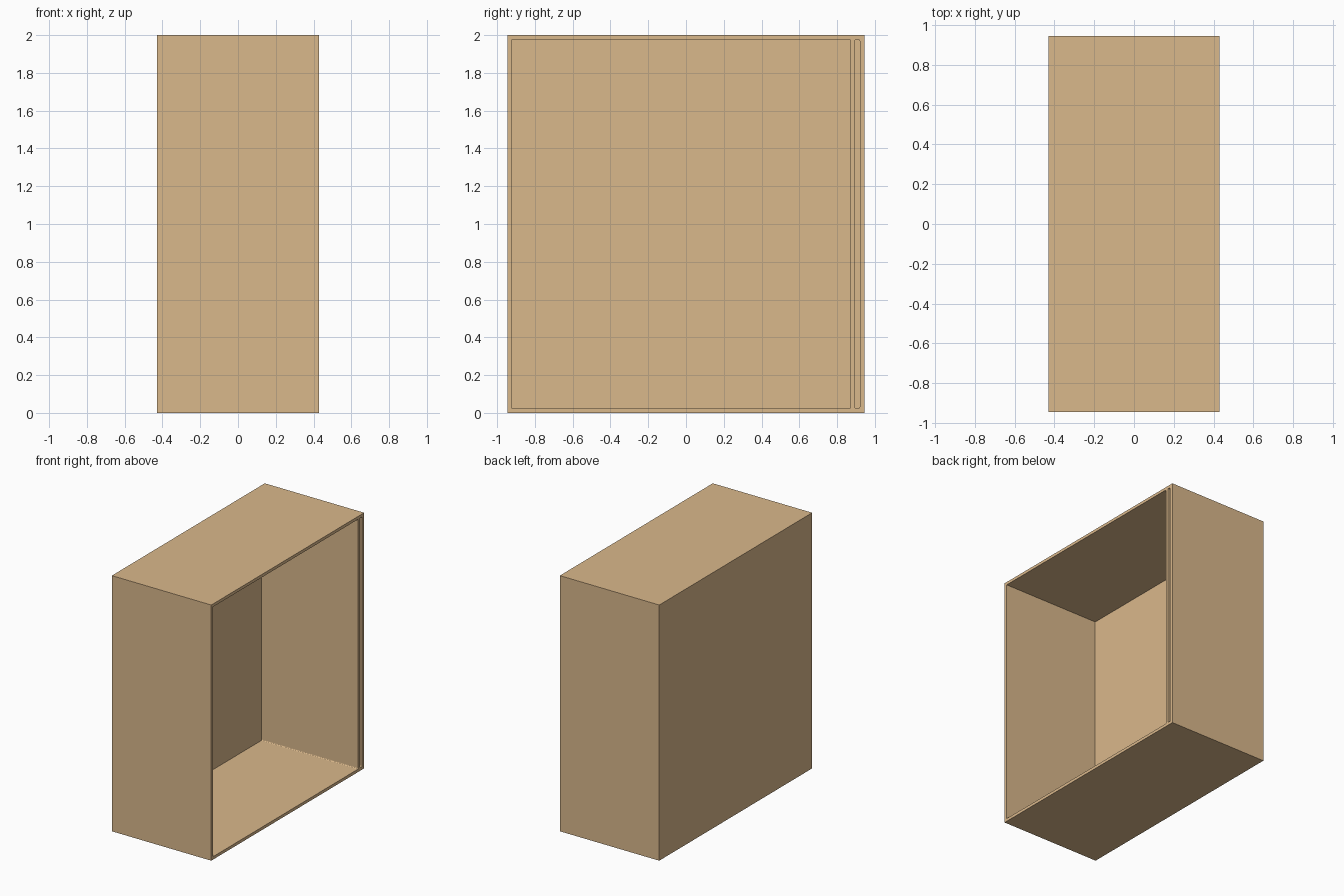
import bpy, bmesh
from mathutils import Vector

if "Cube" in bpy.data.objects:
    bpy.data.objects.remove(bpy.data.objects["Cube"])

wood = bpy.data.materials.new("light_wood")
wood.diffuse_color = (0.70, 0.48, 0.26, 1)
wood.use_nodes = True
wood.node_tree.nodes["Principled BSDF"].inputs["Base Color"].default_value = wood.diffuse_color


def box(name, lo, hi, radius=0.0):
    """Box between two corners; radius rounds the edges running along x."""
    lo, hi = Vector(lo), Vector(hi)
    bm = bmesh.new()
    bmesh.ops.create_cube(bm, size=1)
    for v in bm.verts:
        v.co = Vector((lo[i] + hi[i]) / 2 + v.co[i] * (hi[i] - lo[i]) for i in range(3))
    if radius:
        edges = [e for e in bm.edges
                 if abs(e.verts[0].co.x - e.verts[1].co.x) > 0.01]
        bmesh.ops.bevel(bm, geom=edges, offset=radius, offset_type='OFFSET',
                        segments=4, profile=0.5, affect='EDGES')
    mesh = bpy.data.meshes.new(name)
    bm.to_mesh(mesh)
    bm.free()
    obj = bpy.data.objects.new(name, mesh)
    bpy.context.collection.objects.link(obj)
    mesh.materials.append(wood)
    return obj


def cut(target, cutter):
    mod = target.modifiers.new(cutter.name, 'BOOLEAN')
    mod.operation = 'DIFFERENCE'
    mod.solver = 'EXACT'
    mod.object = cutter
    bpy.context.view_layer.objects.active = target
    bpy.ops.object.modifier_apply(modifier=mod.name)
    bpy.data.objects.remove(cutter, do_unlink=True)


W, D, H, T = 0.43, 0.945, 2.0, 0.023   # half width, half depth, height, wall
SEAM = -D + T                          # joint behind the front panel
BACK = -W + T                          # inner face of the closed side

# Cabinet body, open towards +x and towards the front panel
body = box("cabinet_body", (-W, SEAM, 0), (W, D, H))

# Main compartment, with small fillets at its rear corners
cut(body, box("cavity_cutter", (BACK, -1.2, T), (0.6, 0.872, H - T), 0.008))

# Narrow slot inside the double rear wall
cut(body, box("slot_cutter", (BACK, 0.893, T), (0.6, 0.92, H - T), 0.008))

# Front panel closing the compartment
box("front_panel", (-W, -D, 0), (W, SEAM, H))
